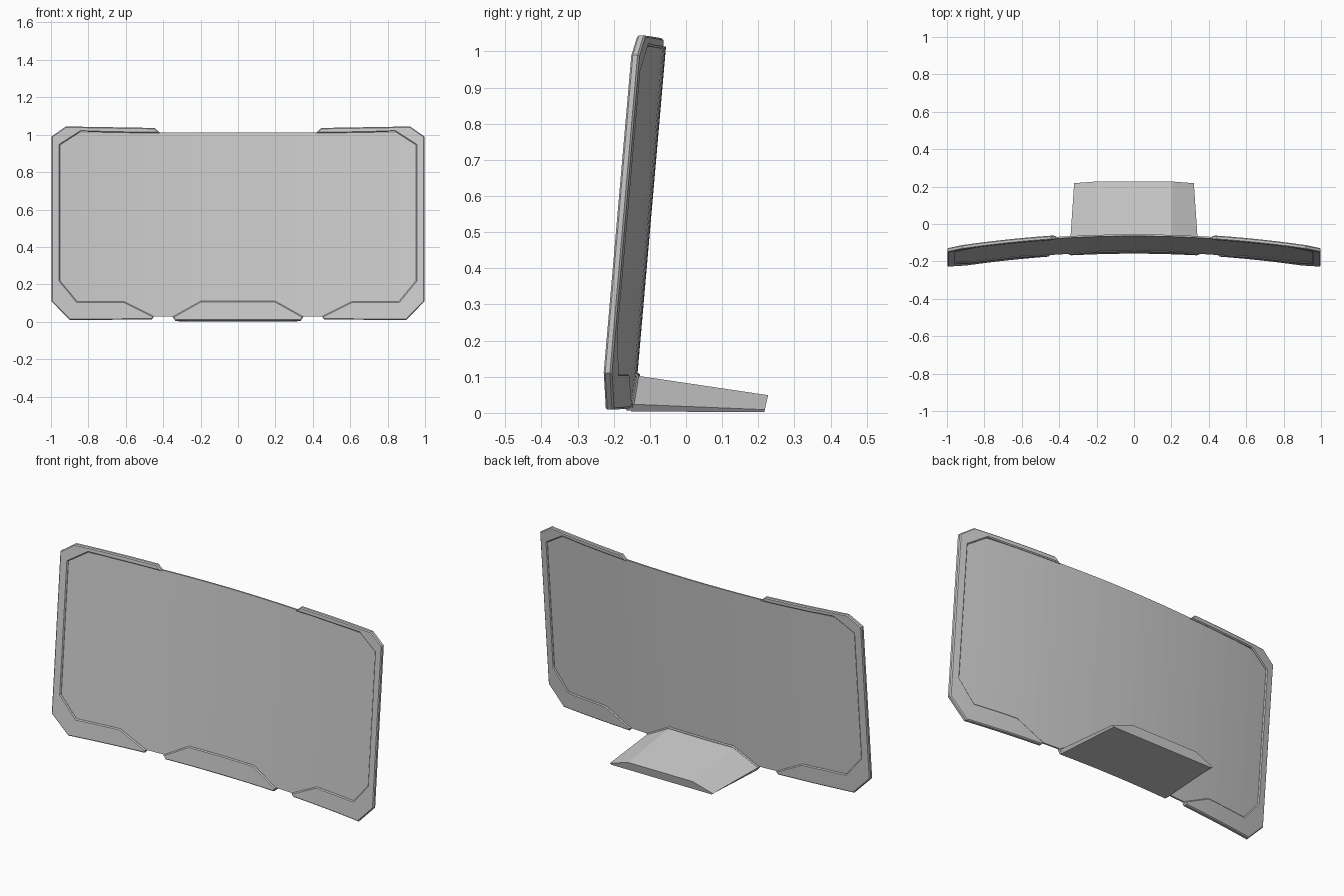
import bpy, bmesh

if "Cube" in bpy.data.objects:
    bpy.data.objects.remove(bpy.data.objects["Cube"])

SEGMENTS = 24      # facets across the curved width
BOW = 0.079        # forward sweep of the side edges
TILT = 0.087       # backward lean per unit height
BASE_Y = -0.148


def bent(x, y, z):
    return (x, BASE_Y - BOW * x * x + TILT * z + y, z)


def finish(bm, name):
    bmesh.ops.recalc_face_normals(bm, faces=bm.faces)
    mesh = bpy.data.meshes.new(name)
    bm.to_mesh(mesh)
    bm.free()
    obj = bpy.data.objects.new(name, mesh)
    bpy.context.collection.objects.link(obj)
    return obj


def curved_plate(name, outline, half, chamfer=0.0):
    """Extrude an x/z outline, chamfer its rims, slice it and bend it."""
    bm = bmesh.new()
    rings = [[bm.verts.new((x, y, z)) for x, z in outline] for y in (-half, half)]
    caps = [bm.faces.new(ring) for ring in rings]
    n = len(outline)
    for i in range(n):
        j = (i + 1) % n
        bm.faces.new((rings[0][i], rings[0][j], rings[1][j], rings[1][i]))
    bmesh.ops.recalc_face_normals(bm, faces=bm.faces)
    if chamfer:
        rims = list({e for f in caps for e in f.edges})
        bmesh.ops.bevel(bm, geom=rims, offset=chamfer, segments=1,
                        profile=0.5, affect='EDGES')
    for i in range(1, SEGMENTS):
        x = -1 + 2 * i / SEGMENTS
        bmesh.ops.bisect_plane(bm, geom=bm.verts[:] + bm.edges[:] + bm.faces[:],
                               plane_co=(x, 0, 0), plane_no=(1, 0, 0), dist=1e-5)
    for v in bm.verts:
        v.co = bent(*v.co)
    return finish(bm, name)


def mirrored(half_outline):
    return half_outline + [(-x, z) for x, z in reversed(half_outline)]


# Curved screen panel
curved_plate("screen_panel", mirrored(
    [(0.84, 0.028), (0.965, 0.15), (0.965, 0.97), (0.90, 1.013)]), 0.0045)

# Side frames wrapping the left and right edges
side = [(0.415, 1.008), (0.445, 1.036), (0.92, 1.044), (0.998, 0.99),
        (0.998, 0.11), (0.90, 0.009), (0.46, 0.012), (0.45, 0.028),
        (0.61, 0.108), (0.86, 0.108), (0.952, 0.22), (0.952, 0.945),
        (0.84, 1.017), (0.70, 1.012)]
for label, s in (("right", 1), ("left", -1)):
    curved_plate(label + "_frame", [(s * x, z) for x, z in side], 0.0115, 0.005)

# Centre clip holding the bottom edge
curved_plate("centre_clip", mirrored(
    [(0.335, 0.006), (0.35, 0.026), (0.20, 0.11)]), 0.0115, 0.005)

# Wedge foot, lofted from the clip to the rear lip
front = [(0.335, 0.004), (0.345, 0.024), (0.20, 0.103)]
back = [(0.31, 0.002), (0.32, 0.009), (0.20, 0.049)]
bm = bmesh.new()
a = [bm.verts.new(bent(x, 0.005, z)) for x, z in mirrored(front)]
b = [bm.verts.new((x, 0.216 + 0.23 * z, z)) for x, z in mirrored(back)]
bm.faces.new(a)
bm.faces.new(b)
for i in range(6):
    j = (i + 1) % 6
    bm.faces.new((a[i], a[j], b[j], b[i]))
finish(bm, "stand_foot")
